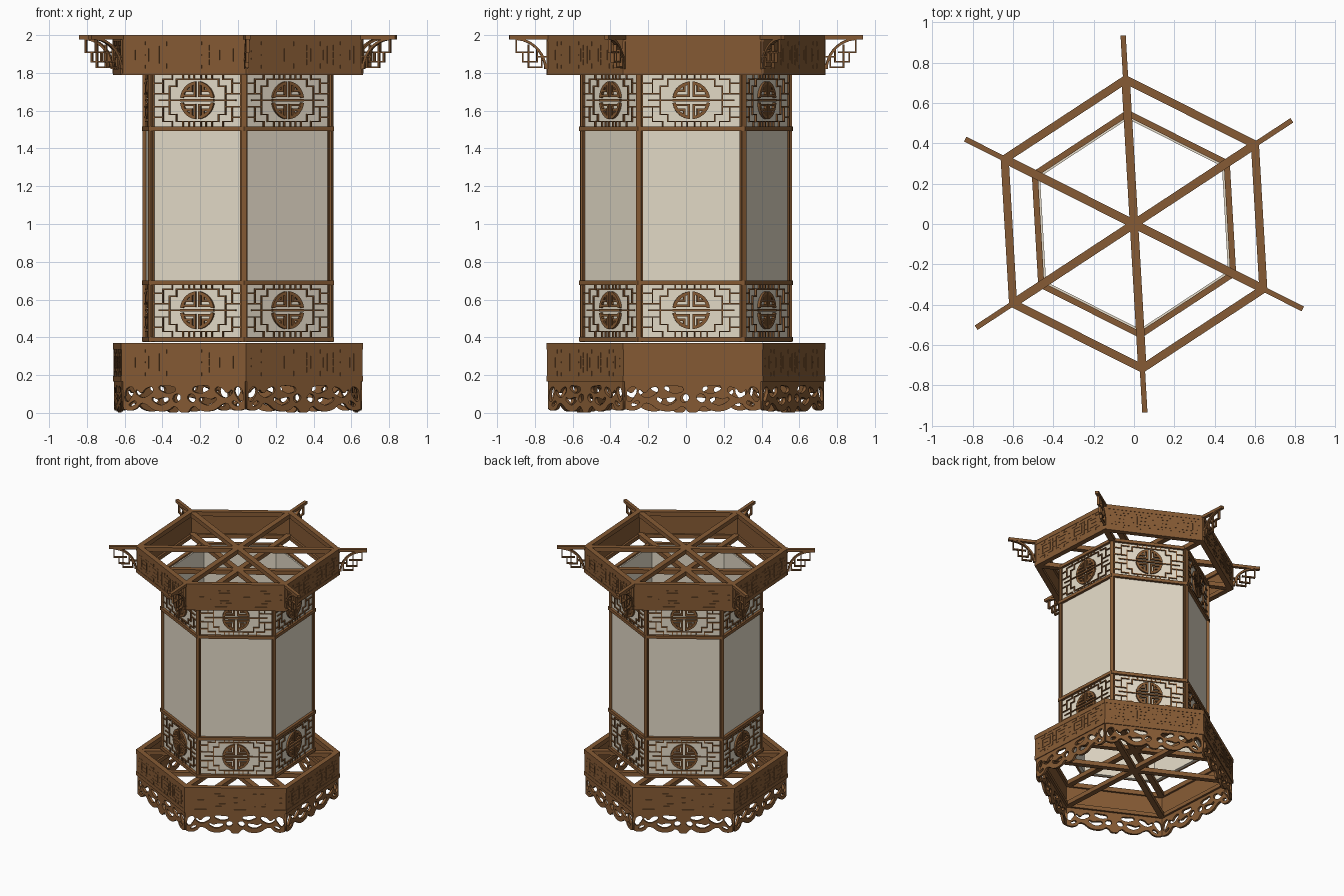
import bpy, bmesh, math
from mathutils import Matrix, Vector

if "Cube" in bpy.data.objects:
    bpy.data.objects.remove(bpy.data.objects["Cube"])

TURN = math.radians(3.3)      # the whole lantern is turned a little
C30 = math.cos(math.pi / 6)


def material(name, rgb):
    m = bpy.data.materials.new(name)
    m.diffuse_color = (*rgb, 1)
    m.use_nodes = True
    m.node_tree.nodes["Principled BSDF"].inputs["Base Color"].default_value = m.diffuse_color
    return m


WOOD = material("wood", (0.24, 0.105, 0.035))
PAPER = material("paper", (0.78, 0.71, 0.58))


def finish(name, bm, mat, copies=6, offset=0.0):
    """Repeat a part round the axis (local x = outward) and make the object."""
    bmesh.ops.recalc_face_normals(bm, faces=bm.faces)
    src = bm.verts[:] + bm.edges[:] + bm.faces[:]
    for k in range(1, copies):
        d = bmesh.ops.duplicate(bm, geom=src)
        vs = [g for g in d["geom"] if isinstance(g, bmesh.types.BMVert)]
        bmesh.ops.rotate(bm, verts=vs, matrix=Matrix.Rotation(k * math.pi / 3, 3, 'Z'))
    bmesh.ops.rotate(bm, verts=bm.verts[:], matrix=Matrix.Rotation(TURN + offset, 3, 'Z'))
    me = bpy.data.meshes.new(name)
    bm.to_mesh(me)
    bm.free()
    me.materials.append(mat)
    ob = bpy.data.objects.new(name, me)
    bpy.context.collection.objects.link(ob)
    return ob


def box(bm, x0, x1, y0, y1, z0, z1):
    m = Matrix.Translation(((x0 + x1) / 2, (y0 + y1) / 2, (z0 + z1) / 2)) @ \
        Matrix.Diagonal((abs(x1 - x0), abs(y1 - y0), abs(z1 - z0), 1))
    bmesh.ops.create_cube(bm, size=1, matrix=m)


def ring(name, r, t, z0, z1, mat=WOOD):
    """Hexagonal hoop: one mitred side, repeated six times."""
    bm = bmesh.new()
    a, b = r, r - t / C30
    v = [bm.verts.new((q * C30, s * q / 2, z)) for z in (z0, z1)
         for q, s in ((a, -1), (a, 1), (b, 1), (b, -1))]
    for f in ((3, 2, 1, 0), (4, 5, 6, 7), (0, 1, 5, 4), (2, 3, 7, 6)):
        bm.faces.new([v[i] for i in f])
    finish(name, bm, mat)


def arc(bm, x0, x1, cy, cz, r, w, a0, a1, n=8):
    """Curved strip in the y-z plane, extruded along x."""
    rows = []
    for i in range(n + 1):
        a = math.radians(a0 + (a1 - a0) * i / n)
        rows.append([bm.verts.new((x, cy + q * math.cos(a), cz + q * math.sin(a)))
                     for x, q in ((x0, r), (x1, r), (x1, r - w), (x0, r - w))])
    for p, q in zip(rows, rows[1:]):
        for j in range(4):
            bm.faces.new((p[j], p[(j + 1) % 4], q[(j + 1) % 4], q[j]))
    bm.faces.new(rows[0][::-1])
    bm.faces.new(rows[-1])


def strips(bm, x0, x1, cy, cz, segs, w):
    """Axis aligned bars, each (y0, z0, y1, z1), mirrored in y and z."""
    done = set()
    for y0, z0, y1, z1 in segs:
        for sy in (1, -1):
            for sz in (1, -1):
                ya, yb = sorted((sy * y0, sy * y1))
                za, zb = sorted((sz * z0, sz * z1))
                if (ya, za, yb, zb) not in done:
                    done.add((ya, za, yb, zb))
                    box(bm, x0, x1, cy + ya - w / 2, cy + yb + w / 2,
                        cz + za - w / 2, cz + zb + w / 2)


# paper walls, rails and corner posts of the body
ring("paper_walls", 0.545, 0.02, 0.375, 1.80, PAPER)
for nm, z in (("bottom", 0.39), ("lower", 0.69), ("upper", 1.505), ("top", 1.80)):
    ring(nm + "_body_rail", 0.568, 0.03, z - 0.012, z + 0.012)
bm = bmesh.new()
box(bm, 0.53, 0.56, -0.014, 0.014, 0.375, 1.81)
finish("corner_posts", bm, WOOD, 6, math.pi / 6)
bm = bmesh.new()
for s in (-1, 1):
    box(bm, 0.465, 0.483, s * 0.256, s * 0.274, 0.375, 1.80)
finish("panel_stiles", bm, WOOD)

# fret lattice and round medallion in each upper and lower panel
FRET = [(0.165, 0.0, 0.165, 0.075), (0.10, 0.0, 0.165, 0.0), (0.125, 0.075, 0.165, 0.075),
        (0.125, 0.075, 0.125, 0.112), (0.0, 0.112, 0.125, 0.112), (0.05, 0.112, 0.05, 0.145),
        (0.02, 0.112, 0.02, 0.145), (0.085, 0.112, 0.085, 0.145), (0.165, 0.035, 0.265, 0.035),
        (0.205, 0.035, 0.205, 0.112), (0.15, 0.112, 0.205, 0.112), (0.15, 0.112, 0.15, 0.145),
        (0.205, 0.09, 0.265, 0.09), (0.165, 0.0, 0.225, 0.0)]
for nm, cz in (("lower", 0.543), ("upper", 1.655)):
    bm = bmesh.new()
    strips(bm, 0.47, 0.481, 0, cz, FRET, 0.007)
    finish(nm + "_fret", bm, WOOD)
    bm = bmesh.new()
    for a in (0, 90, 180, 270):
        arc(bm, 0.47, 0.486, 0, cz, 0.1, 0.017, a + 8, a + 82)
    strips(bm, 0.47, 0.486, 0, cz, [(0.0, 0.0, 0.092, 0.0), (0.014, 0.025, 0.075, 0.025),
                                  (0.014, 0.025, 0.014, 0.092), (0.036, 0.05, 0.07, 0.05),
                                  (0.036, 0.05, 0.036, 0.08)], 0.013)
    finish(nm + "_medallions", bm, WOOD)

# wide crown and base: boards, rails, applied fret and crossing beams
CELL = [(0.065, 0.0, 0.065, 0.05), (0.02, 0.05, 0.065, 0.05), (0.02, 0.05, 0.02, 0.068),
        (0.04, 0.0, 0.04, 0.03), (0.0, 0.03, 0.04, 0.03), (0.0, 0.0, 0.02, 0.0),
        (0.065, 0.02, 0.083, 0.02)]
for nm, z0, z1 in (("crown", 1.79, 2.0), ("base", 0.165, 0.37)):
    ring(nm + "_board", 0.738, 0.022, z0 + 0.01, z1 - 0.01)
    ring(nm + "_top_rail", 0.741, 0.04, z1 - 0.035, z1)
    ring(nm + "_bottom_rail", 0.741, 0.04, z0, z0 + 0.03)
    bm = bmesh.new()
    for i in range(4):
        strips(bm, 0.632, 0.6415, (i - 1.5) * 0.167, (z0 + z1) / 2, CELL, 0.007)
    finish(nm + "_applied_fret", bm, WOOD)
    for lv, zb in (("upper", z1 - 0.035), ("lower", z0 + 0.001)):
        bm = bmesh.new()
        box(bm, 0, 0.72, -0.021, 0.021, zb, zb + 0.034)
        finish(nm + "_" + lv + "_beams", bm, WOOD, 6, math.pi / 6)

# projecting arms with curved fret brackets
bm = bmesh.new()
box(bm, 0.70, 0.937, -0.013, 0.013, 1.978, 2.0)
finish("arms", bm, WOOD, 6, math.pi / 6)
bm = bmesh.new()
arc(bm, -0.011, 0.011, 0.91, 1.815, 0.172, 0.013, 92, 178, 12)
H = 0.004
for y0, z0, y1, z1 in ((0.735, 1.80, 0.735, 1.98), (0.765, 1.83, 0.765, 1.90),
                       (0.765, 1.83, 0.835, 1.83), (0.835, 1.83, 0.835, 1.945),
                       (0.79, 1.86, 0.865, 1.86), (0.79, 1.86, 0.79, 1.93),
                       (0.865, 1.86, 0.865, 1.91), (0.81, 1.91, 0.90, 1.91),
                       (0.90, 1.91, 0.90, 1.98), (0.735, 1.885, 0.79, 1.885)):
    box(bm, -0.009, 0.009, y0 - H, y1 + H, z0 - H, z1 + H)
bmesh.ops.rotate(bm, verts=bm.verts[:], matrix=Matrix.Rotation(-math.pi / 2, 3, 'Z'))
finish("arm_brackets", bm, WOOD, 6, math.pi / 6)

# pierced scroll apron under the base
EDGE = [(0.025, 0.006), (0.04, 0.025), (0.06, 0.034), (0.085, 0.018), (0.13, 0.008),
        (0.185, 0.018), (0.225, 0.045), (0.255, 0.05), (0.28, 0.025), (0.32, 0.012), (0.36, 0.02)]
HOLES = [[(0.09, 0.075), (0.12, 0.045), (0.165, 0.05), (0.19, 0.08), (0.16, 0.072), (0.125, 0.08)],
         [(0.05, 0.125), (0.085, 0.105), (0.125, 0.112), (0.15, 0.135), (0.10, 0.142)],
         [(0.185, 0.13), (0.215, 0.09), (0.26, 0.085), (0.285, 0.12), (0.255, 0.105), (0.225, 0.13)],
         [(0.30, 0.13), (0.315, 0.08), (0.34, 0.06), (0.35, 0.10), (0.33, 0.135)],
         [(0.02, 0.085), (0.035, 0.06), (0.06, 0.06), (0.065, 0.085), (0.04, 0.10)],
         [(0.285, 0.06), (0.30, 0.04), (0.325, 0.04), (0.315, 0.055)]]
cu = bpy.data.curves.new("apron_outline", 'CURVE')
cu.dimensions, cu.fill_mode, cu.extrude, cu.resolution_u = '2D', 'BOTH', 0.009, 4


def spline(pts, vectors=()):
    s = cu.splines.new('BEZIER')
    s.bezier_points.add(len(pts) - 1)
    for i, (p, b) in enumerate(zip(pts, s.bezier_points)):
        b.co = (*p, 0)
        b.handle_left_type = b.handle_right_type = 'VECTOR' if i in vectors else 'AUTO'
    s.use_cyclic_u = True


n = len(EDGE)
spline([(-y, z) for y, z in EDGE[::-1]] + [(0, 0.002)] + EDGE + [(0.362, 0.175), (-0.362, 0.175)],
       (0, 2 * n, 2 * n + 1, 2 * n + 2))
for h in HOLES:
    spline(h)
    spline([(-y, z) for y, z in h[::-1]])
tmp = bpy.data.objects.new("apron_outline", cu)
bpy.context.collection.objects.link(tmp)
bpy.context.view_layer.update()
me = bpy.data.meshes.new_from_object(tmp.evaluated_get(bpy.context.evaluated_depsgraph_get()))
bpy.data.objects.remove(tmp)
bm = bmesh.new()
bm.from_mesh(me)
bmesh.ops.remove_doubles(bm, verts=bm.verts[:], dist=1e-5)
for v in bm.verts:
    v.co = Vector((0.627 + v.co.z, v.co.x, v.co.y))
finish("scroll_apron", bm, WOOD)
